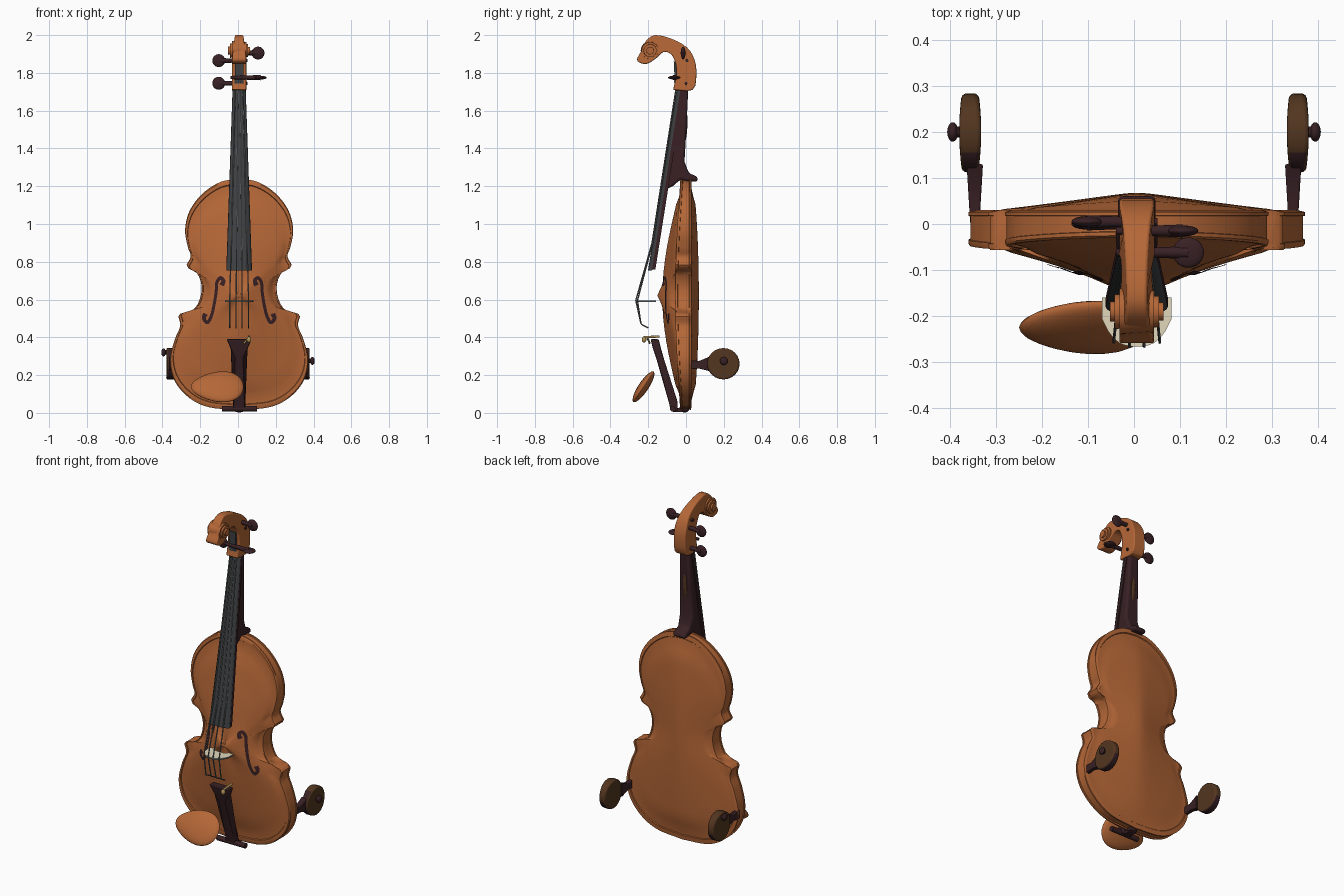
import bpy, bmesh, math
from mathutils import Vector
from mathutils.bvhtree import BVHTree

if "Cube" in bpy.data.objects:
    bpy.data.objects.remove(bpy.data.objects["Cube"])


def material(name, r, g, b):
    m = bpy.data.materials.new(name)
    m.use_nodes = True
    m.diffuse_color = (r, g, b, 1)
    m.node_tree.nodes["Principled BSDF"].inputs["Base Color"].default_value = (r, g, b, 1)
    return m


ORANGE = material("orange varnish", .46, .135, .038)
EBONY = material("purple black wood", .04, .015, .018)
GREY = material("dark grey fingerboard", .05, .053, .056)
BROWN = material("dark brown", .085, .036, .014)
CREAM = material("cream", .75, .68, .5)
STEEL = material("grey string", .14, .15, .15)
BRASS = material("brass", .45, .3, .1)
CENTRE = .006  # the instrument's middle line


def lerp(a, b, t):
    return a + (b - a) * t


def clamp(t):
    return max(0, min(1, t))


def add(name, bm, mat, bevel=0):
    bmesh.ops.recalc_face_normals(bm, faces=bm.faces)
    me = bpy.data.meshes.new(name)
    bm.to_mesh(me)
    bm.free()
    me.materials.append(mat)
    ob = bpy.data.objects.new(name, me)
    ob.location.x = CENTRE
    bpy.context.collection.objects.link(ob)
    if bevel:
        mod = ob.modifiers.new("Bevel", "BEVEL")
        mod.width, mod.segments, mod.limit_method = bevel, 3, "ANGLE"
    bpy.ops.object.select_all(action="DESELECT")
    ob.select_set(True)
    bpy.context.view_layer.objects.active = ob
    bpy.ops.object.shade_smooth_by_angle(angle=math.radians(40))
    return ob


def smooth(pts, n=5):
    """Catmull-Rom curve through the points."""
    p = [Vector(q) for q in pts]
    p = [p[0] * 2 - p[1]] + p + [p[-1] * 2 - p[-2]]
    out = []
    for a, b, c, d in zip(p, p[1:], p[2:], p[3:]):
        for i in range(n):
            t = i / n
            out.append((b * 2 + (c - a) * t + (a * 2 - b * 5 + c * 4 - d) * t * t
                        + (b * 3 - a - c * 3 + d) * t ** 3) / 2)
    return out + [p[-2]]


def loft(name, rings, mat, bevel=0):
    """Skin closed rings and cap both ends."""
    bm = bmesh.new()
    vs = [[bm.verts.new(v) for v in r] for r in rings]
    n = len(vs[0])
    for a, b in zip(vs, vs[1:]):
        for i in range(n):
            j = (i + 1) % n
            bm.faces.new((a[i], a[j], b[j], b[i]))
    bm.faces.new(vs[0])
    bm.faces.new(vs[-1])
    return add(name, bm, mat, bevel)


def side_prism(name, profile, half, mat, bevel=0, x=0):
    """Side profile (y, z) given a width across x."""
    return loft(name, [[(x + s * half(y, z), y, z) for y, z in profile] for s in (-1, 1)], mat, bevel)


def rod(name, a, b, r1, r2, mat, sides=12):
    a, b = Vector(a), Vector(b)
    bm = bmesh.new()
    bmesh.ops.create_cone(bm, cap_ends=True, segments=sides, radius1=r1, radius2=r2, depth=(b - a).length)
    bm.transform((b - a).to_track_quat("Z", "Y").to_matrix().to_4x4())
    bmesh.ops.translate(bm, verts=bm.verts, vec=(a + b) / 2)
    return add(name, bm, mat)


def ellipsoid(name, loc, size, mat, tilt=0, taper=0):
    bm = bmesh.new()
    bmesh.ops.create_uvsphere(bm, u_segments=24, v_segments=14, radius=1)
    for v in bm.verts:
        v.co.z *= 1 + taper * v.co.x
        v.co = Vector(c * s for c, s in zip(v.co, size))
    ob = add(name, bm, mat)
    ob.location += Vector(loc)
    ob.rotation_euler.x = tilt
    return ob


# Body: outline of the right half, with sharp corners between the bouts
upper = smooth([(0, 1.24), (.1, 1.222), (.195, 1.16), (.262, 1.07), (.286, .97), (.272, .88), (.256, .83), (.278, .785)])
waist = smooth([(.268, .765), (.225, .742), (.2, .68), (.206, .61), (.24, .55), (.312, .525)])
lower = smooth([(.322, .51), (.312, .46), (.34, .39), (.366, .28), (.342, .17), (.265, .08), (.16, .03), (0, .015)])
half_outline = upper + waist + lower
outline = half_outline + [Vector((-p.x, p.y)) for p in half_outline[-2:0:-1]]
MID = Vector((0, .62))


def length_wave(z):
    return math.sin(math.pi * clamp(z / 1.24))


def ring(t, front, lift=0):
    """Outline scaled toward the middle, raised to a smooth arched surface."""
    pts = []
    for p in outline:
        q = MID + (p - MID) * t
        width = .37 - .08 * q.y - .1 * math.exp(-((q.y - .66) / .16) ** 2)
        u = abs(q.x) / width
        across = clamp(1 - (math.sqrt(u * u + .02) - .14) / .87) * clamp((.95 - t) * 6)
        if front:
            y = -.025 - .027 * length_wave(p.y) - .1 * length_wave(q.y) ** 1.2 * across
        else:
            y = .026 + .042 * math.sqrt(length_wave(q.y)) * across
        pts.append((q.x, y + lift, q.y))
    return pts


steps = [.03, .1, .2, .3, .4, .5, .6, .7, .78, .84, .89, .93, .95]
rings = [ring(t, True) for t in steps]
rings += [ring(.956, True, -.005), ring(.99, True, -.005), ring(1, True), ring(1, True, .008), ring(.988, True, .009)]
rings += [ring(.988, False, -.009), ring(1, False, -.008), ring(1, False), ring(.956, False, .004)]
rings += [ring(t, False) for t in reversed(steps)]
body = loft("body", rings, ORANGE)

# Sound holes: dark strips laid on the front
bm = bmesh.new()
bm.from_mesh(body.data)
tree = BVHTree.FromBMesh(bm)
bm.free()
path = smooth([(.092, .675), (.083, .7), (.1, .715), (.118, .69), (.122, .64), (.133, .57),
               (.148, .51), (.168, .478), (.187, .5), (.178, .525)])
for s, side in ((1, "left"), (-1, "right")):
    bm = bmesh.new()
    rows = []
    for i, p in enumerate(path):
        tan = (path[min(i + 1, len(path) - 1)] - path[max(i - 1, 0)]).normalized()
        w = .008 + .005 * abs(2 * i / (len(path) - 1) - 1) ** 3
        row = []
        for k in (-1, 1):
            x, z = p.x - tan.y * w * k, p.y + tan.x * w * k
            y = tree.ray_cast(Vector((s * x, -1, z)), Vector((0, 1, 0)))[0].y
            row.append(bm.verts.new((s * x, y - .004, z)))
        rows.append(row)
    for a, b in zip(rows, rows[1:]):
        bm.faces.new((a[0], a[1], b[1], b[0]))
    add(side + "_sound_hole", bm, EBONY)


# Neck with heel, and the fingerboard over it
def board_half(y, z):
    return lerp(.068, .035, (z - .76) / .95)


def board_y(z):
    return lerp(-.2, -.05, (z - .76) / .95)


side_prism("neck", [(-.035, 1.72), (.012, 1.72), (.002, 1.5), (-.008, 1.33), (.015, 1.27), (.06, 1.25), (.062, 1.225),
                    (.02, 1.225), (-.03, 1.235), (-.07, 1.2), (-.11, 1.18)],
           lambda y, z: board_half(y, z) * (.9 if z > 1.3 else .8), EBONY, .014)
ellipsoid("neck_worn_patch", (0, .0, 1.51), (.014, .007, .07), BROWN, -.06)
side_prism("fingerboard_base", [(board_y(z) + d, z) for z, d in ((.76, .02), (.76, .038), (1.72, .038), (1.72, .02))],
           board_half, EBONY)
arc = [math.pi * i / 10 for i in range(11)]
loft("fingerboard", [[(board_half(0, z) * math.cos(a), board_y(z) + .022 * (1 - math.sin(a)), z) for a in arc]
                     for z in (.755, 1.72)], GREY)

# Pegbox and scroll
head = smooth([(-.068, 1.71), (.035, 1.71), (.055, 1.79), (.045, 1.87), (.005, 1.935), (-.075, 1.98), (-.165, 2),
               (-.215, 1.965), (-.24, 1.91), (-.26, 1.87), (-.235, 1.85), (-.2, 1.85), (-.155, 1.88), (-.12, 1.91),
               (-.08, 1.9), (-.055, 1.85), (-.05, 1.79)], 3)
side_prism("pegbox", head, lambda y, z: .038 - .016 * clamp((z - 1.88) / .12), ORANGE, .006)
for r, w in ((.05, .038), (.038, .048), (.022, .058)):
    rod("scroll_coil", (-w, -.19, 1.918), (w, -.19, 1.918), r, r * .9, ORANGE, 24)
side_prism("pegbox_cavity", [(-.06, 1.72), (-.062, 1.8), (-.065, 1.86), (-.05, 1.86), (-.045, 1.72)],
           lambda y, z: .022, GREY)

# Tuning pegs: shaft and flat head
for x, y, z, flat in ((-.108, .005, 1.865, 0), (-.108, 0, 1.745, 0), (.1, -.015, 1.905, 0), (.112, -.062, 1.775, 1)):
    s = math.copysign(1, x)
    rod("peg_shaft", (-s * .045, y, z), (x, y, z), .008, .014, EBONY)
    ellipsoid("peg_head", (x, y, z), (.034, .033, .01) if flat else (.034, .012, .034), EBONY)

# Bridge: thin arched plate with grey edges
edge = [(lerp(-.076, .076, i / 12), -.266 + .06 * abs(i / 6 - 1) ** 3) for i in range(13)]
edge += [(.076, -.16), (.045, -.16), (.03, -.178), (-.03, -.178), (-.045, -.16), (-.076, -.16)]
bridge = loft("bridge", [[(x, y, z) for x, y in edge] for z in (.588, .596)], CREAM)
bridge.data.materials.append(STEEL)
for f in bridge.data.polygons:
    f.material_index = int(abs(f.normal.z) < .5)

# Strings: along the board, over the bridge, then a hooked tail
for i, x in enumerate((-.05, -.016, .016, .05)):
    top = (i - 1.5) * .014
    peak = -.267 + 4 * x * x
    bend = board_y(.9) - .003 + abs(x) * .08
    run = [(top, -.06, 1.76), (top, -.054, 1.71), (lerp(top, x, .73), bend, .9), (x, peak, .595),
           (x, -.238, .47), (x, -.2, .45)]
    for a, b in zip(run, run[1:]):
        rod("string", a, b, .0035, .0035, STEEL, 6)


# Tailpiece, its foot and the tuner
def tail_half(y, z):
    return lerp(.022, .066, clamp((z - .28) / .1) ** 1.3) + .01 * clamp((.1 - z) / .06)


side_prism("tailpiece", [(-.188, .39), (-.145, .39), (-.132, .34), (-.118, .29), (-.045, .06), (-.045, .01),
                         (-.08, .01), (-.092, .06), (-.158, .29), (-.175, .34)], tail_half, EBONY, .006)
rod("tailpiece_foot", (-.09, -.07, .022), (.095, -.07, .022), .015, .015, EBONY)
side_prism("tail_gut", [(-.07, .025), (.005, .03), (.005, .005), (-.07, .005)], lambda y, z: .02, EBONY)
ellipsoid("end_button", (0, -.008, .022), (.028, .025, .02), EBONY)
rod("tuner_screw", (.052, -.225, .4), (.052, -.14, .405), .006, .006, BRASS)
ellipsoid("tuner_knob", (.052, -.222, .388), (.012, .012, .016), BRASS)
rod("tuner_lever", (.052, -.205, .4), (.025, -.192, .368), .005, .005, BRASS)

# Chin rest: tilted teardrop pad
ellipsoid("chin_rest", (-.116, -.225, .138), (.14, .027, .094), ORANGE, -.588, .25)

# Shoulder rest: a lens-shaped pad, arm and knob on each side
pad = [(.198 + .086 * math.cos(a), .26 + .083 * math.sin(a)) for a in [math.radians(15 * k) for k in range(24)]]
for s, side, knob_z in ((1, "left", .275), (-1, "right", .32)):
    x = s * .356 - CENTRE
    ob = side_prism(side + "_shoulder_pad", pad, lambda y, z: .026 - 1.2 * (y - .2) ** 2, BROWN, .01, x)
    ob.data.materials.append(EBONY)
    for f in ob.data.polygons:
        f.material_index = int(abs(f.normal.x) < .5 and (f.normal.z < -.3 or f.normal.y < -.5))
    side_prism(side + "_shoulder_arm", [(.0, .23), (.0, .28), (.07, .275), (.13, .3), (.13, .22), (.07, .235)],
               lambda y, z: .01 + .06 * max(0, y), EBONY, .004, s * .346 - CENTRE)
    rod(side + "_knob_stem", (x, .2, knob_z), (x + s * .035, .2, knob_z), .012, .012, EBONY)
    ellipsoid(side + "_knob", (x + s * .038, .2, knob_z), (.012, .021, .021), EBONY)
